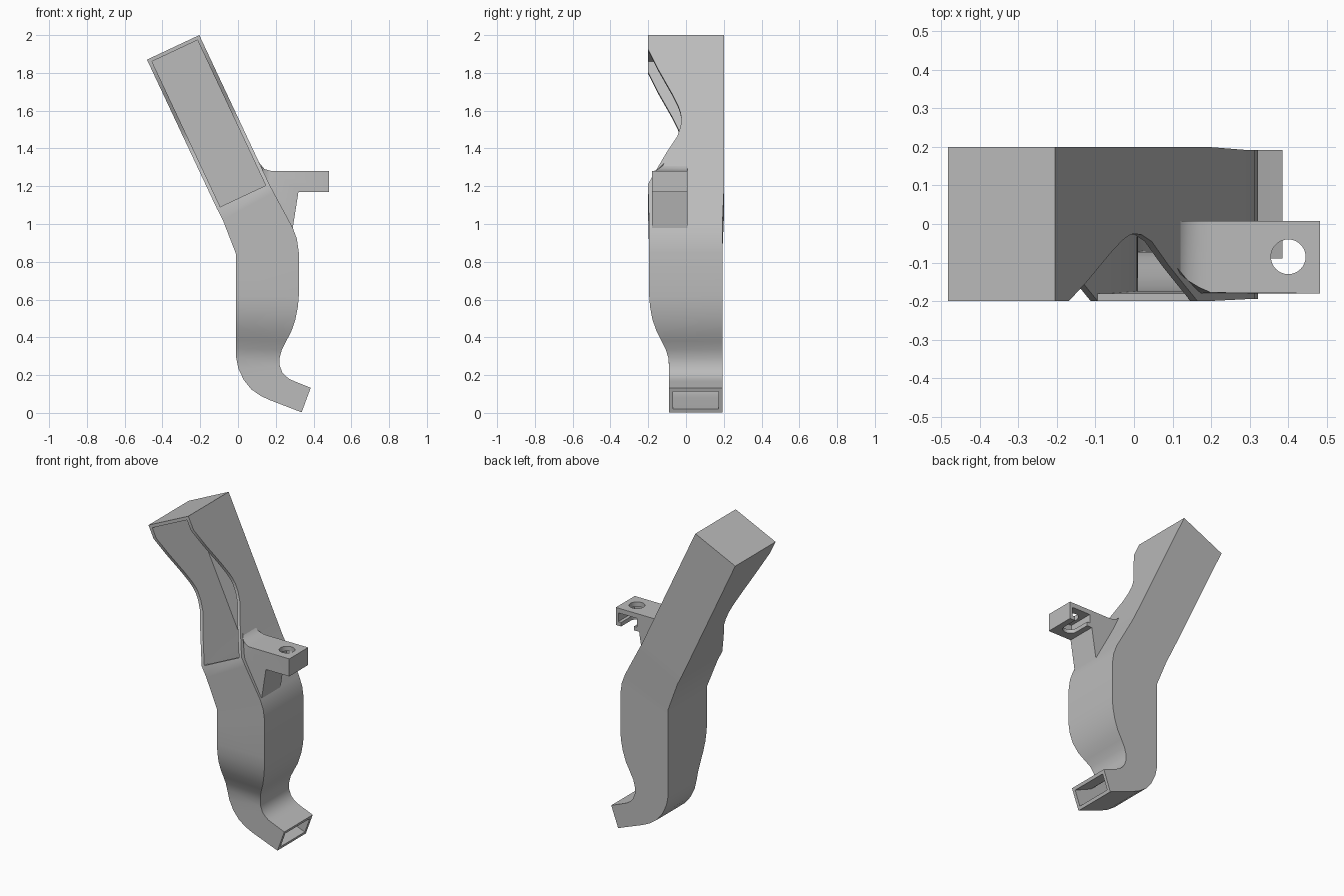
import bpy, bmesh, math
from mathutils import Vector

if "Cube" in bpy.data.objects:
    bpy.data.objects.remove(bpy.data.objects["Cube"])

grey = bpy.data.materials.new("plain grey")
grey.use_nodes = True
colour = (0.5, 0.5, 0.5, 1)
grey.diffuse_color = colour
grey.node_tree.nodes["Principled BSDF"].inputs["Base Color"].default_value = colour

WALL = 0.02
BACK = 0.2


def make_object(name, bm):
    bmesh.ops.recalc_face_normals(bm, faces=bm.faces)
    mesh = bpy.data.meshes.new(name)
    bm.to_mesh(mesh)
    bm.free()
    mesh.materials.append(grey)
    ob = bpy.data.objects.new(name, mesh)
    bpy.context.collection.objects.link(ob)
    return ob


def smooth(ob):
    bpy.ops.object.select_all(action="DESELECT")
    ob.select_set(True)
    bpy.context.view_layer.objects.active = ob
    bpy.ops.object.shade_smooth_by_angle(angle=math.radians(28))


def box(name, x, y, z):
    bm = bmesh.new()
    bmesh.ops.create_cube(bm, size=1)
    for v in bm.verts:
        v.co = [r[0] if c < 0 else r[1] for c, r in zip(v.co, (x, y, z))]
    return make_object(name, bm)


def cut(ob, cutter):
    cutter.hide_render = True
    mod = ob.modifiers.new("cut", "BOOLEAN")
    mod.operation = "DIFFERENCE"
    mod.solver = "EXACT"
    mod.object = cutter
    graph = bpy.context.evaluated_depsgraph_get()
    mesh = bpy.data.meshes.new_from_object(ob.evaluated_get(graph))
    ob.modifiers.clear()
    ob.data = mesh
    bpy.data.objects.remove(cutter)


# Straight scoop arm: distance down the arm and front depth
scoop = [(0, -.2), (.02, -.2), (.085, -.2), (.2, -.147), (.34, -.075), (.41, -.043),
         (.45, -.03), (.48, -.025), (.53, -.028), (.59, -.045), (.69, -.105),
         (.78, -.153), (.87, -.2)]
down = Vector((.425, 0, -.905))
stations = []
for t, front in scoop:
    left = Vector((-.482, 0, 1.87)) + down * t
    right = Vector((-.205, 0, 2)) + down * t
    stations.append((left, right, front, BACK))
LIP = len(stations) - 1

# Curved lower duct: left x z, right x z, front depth
lower = [(-.08, 1.02, .19, 1.165, -.2), (-.01, .84, .29, .98, -.195),
         (-.01, .8, .312, .92, -.195), (-.01, .75, .322, .85, -.195),
         (-.01, .62, .322, .62, -.195), (-.01, .56, .317, .56, -.19),
         (-.01, .5, .304, .495, -.178), (-.01, .44, .282, .43, -.155),
         (-.01, .39, .255, .38, -.13), (-.01, .34, .232, .335, -.107),
         (-.01, .295, .22, .29, -.093), (.002, .235, .221, .25, -.09),
         (.03, .175, .234, .215, -.09), (.07, .125, .255, .192, -.09),
         (.12, .09, .275, .178, -.09), (.17, .067, .3, .167, -.09),
         (.337, .003, .385, .133, -.09)]
for lx, lz, rx, rz, front in lower:
    stations.append((Vector((lx, 0, lz)), Vector((rx, 0, rz)), front,
                     BACK if lz > 1 else .192))

# Hollow duct: outer and inner skins with an open scoop at the front
bm = bmesh.new()


def point(p, y):
    return bm.verts.new((p.x, y, p.z))


rings = []
for i, (l, r, f, b) in enumerate(stations):
    step = (r - l).normalized() * WALL
    ring = {"fl": point(l, f), "fr": point(r, f), "bl": point(l, b), "br": point(r, b)}
    if i > 0:
        ring["ibl"] = point(l + step, b - WALL)
        ring["ibr"] = point(r - step, b - WALL)
    if 0 < i <= LIP:
        ring["rl"] = point(l + step, f)
        ring["rr"] = point(r - step, f)
    if i >= LIP:
        ring["ifl"] = point(l + step, f + WALL)
        ring["ifr"] = point(r - step, f + WALL)
    rings.append(ring)


def face(*verts):
    bm.faces.new(verts)


def band(a, b, p, q):
    face(a[p], a[q], b[q], b[p])


for i, (a, b) in enumerate(zip(rings, rings[1:])):
    for p, q in (("fl", "bl"), ("bl", "br"), ("br", "fr")):
        band(a, b, p, q)
    if i > 0:
        band(a, b, "ibl", "ibr")
    if 0 < i < LIP:
        for s in "lr":
            band(a, b, "f" + s, "r" + s)
            side = [a["r" + s], b["r" + s]]
            if i + 1 == LIP:
                side.append(b["if" + s])
            face(*side, b["ib" + s], a["ib" + s])
    if i >= LIP:
        for p, q in (("ifl", "ibl"), ("ifr", "ibr"), ("ifl", "ifr")):
            band(a, b, p, q)
        if i > LIP:
            band(a, b, "fl", "fr")

# Closed top, scoop lip and outlet rim
top, first, lip, after, end = rings[0], rings[1], rings[LIP], rings[LIP + 1], rings[-1]
face(top["fl"], top["fr"], top["br"], top["bl"])
face(first["rl"], first["rr"], first["ibr"], first["ibl"])
face(top["fl"], top["fr"], first["fr"], first["rr"], first["rl"], first["fl"])
face(lip["rl"], lip["rr"], lip["ifr"], lip["ifl"])
face(lip["fl"], lip["rl"], lip["rr"], lip["fr"], after["fr"], after["fl"])
loop = ("fl", "fr", "br", "bl")
for p, q in zip(loop, loop[1:] + loop[:1]):
    face(end[p], end[q], end["i" + q], end["i" + p])
smooth(make_object("air_duct", bm))

# Mounting bracket with gusset: x, z, front depth
outline = [(.1, 1.34, -.1), (.115, 1.312, -.125), (.14, 1.291, -.147), (.17, 1.282, -.165),
           (.2, 1.28, -.178), (.482, 1.28, -.18), (.482, 1.17, -.18), (.32, 1.17, -.18),
           (.29, .98, -.18), (.283, .98, -.18), (.172, 1.184, -.18)]
bm = bmesh.new()
fronts = [bm.verts.new((x, y, z)) for x, z, y in outline]
backs = [bm.verts.new((x, .008, z)) for x, z, y in outline]
bm.faces.new(backs)
bmesh.ops.triangulate(bm, faces=[bm.faces.new(fronts)])
for i in range(len(outline)):
    j = (i + 1) % len(outline)
    bm.faces.new((fronts[i], fronts[j], backs[j], backs[i]))
bracket = make_object("mounting_bracket", bm)

# Nut pocket, screw slot and screw hole
cut(bracket, box("nut_pocket", (.335, .465), (-.155, .1), (1.195, 1.25)))
cut(bracket, box("screw_slot", (.355, .445), (-.085, .1), (1.1, 1.22)))
bm = bmesh.new()
bmesh.ops.create_cone(bm, cap_ends=True, segments=32, radius1=.045, radius2=.045, depth=.3)
bmesh.ops.translate(bm, vec=(.4, -.085, 1.22), verts=bm.verts)
cut(bracket, make_object("screw_hole", bm))
smooth(bracket)
